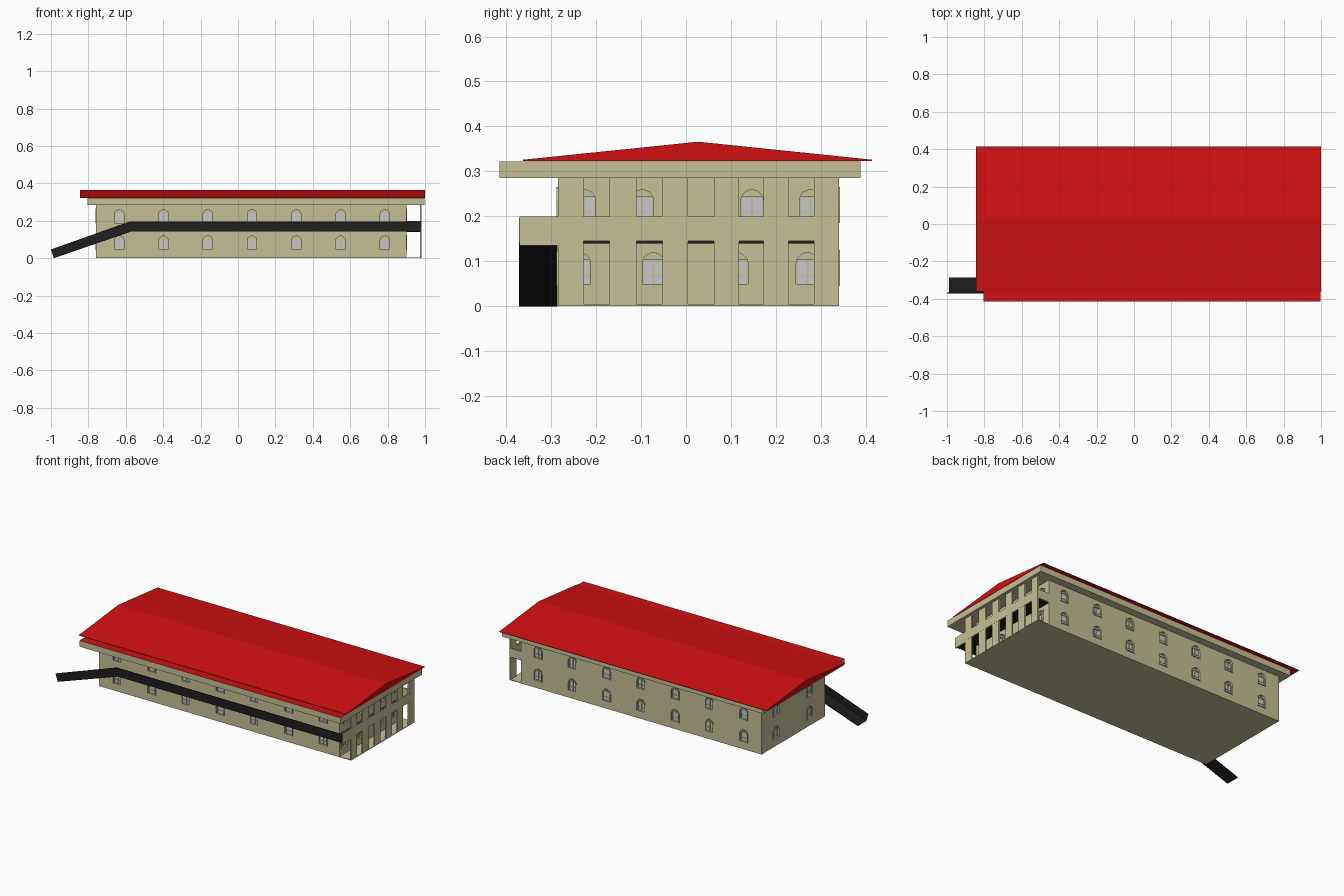
import bpy, bmesh, math
from mathutils import Vector

cube = bpy.data.objects.get("Cube")
if cube:
    bpy.data.objects.remove(cube, do_unlink=True)


def material(name, r, g, b):
    m = bpy.data.materials.new(name)
    m.use_nodes = True
    m.diffuse_color = (r, g, b, 1)
    m.node_tree.nodes["Principled BSDF"].inputs["Base Color"].default_value = (r, g, b, 1)
    return m


BEIGE = material("beige plaster", 0.56, 0.53, 0.30)
RED = material("red roofing", 0.64, 0.005, 0.006)
BLACK = material("black walkway", 0.013, 0.013, 0.013)
GLASS = material("pale glass", 0.58, 0.58, 0.61)


def finish(name, bm, *mats):
    bmesh.ops.recalc_face_normals(bm, faces=bm.faces)
    me = bpy.data.meshes.new(name)
    bm.to_mesh(me)
    bm.free()
    for m in mats:
        me.materials.append(m)
    ob = bpy.data.objects.new(name, me)
    bpy.context.scene.collection.objects.link(ob)
    return ob


def prism(bm, pts, place, d0, d1):
    """Extrude a 2D outline between depths d0 and d1, using place(a, b, depth)."""
    lo = [bm.verts.new(place(a, b, d0)) for a, b in pts]
    hi = [bm.verts.new(place(a, b, d1)) for a, b in pts]
    bm.faces.new(lo)
    bm.faces.new(hi)
    n = len(pts)
    for i in range(n):
        j = (i + 1) % n
        bm.faces.new((lo[i], lo[j], hi[j], hi[i]))


def flat(x, y, z):
    return (x, y, z)


def along_y(x, z, y):
    return (x, y, z)


def along_x(y, z, x):
    return (x, y, z)


def rect(a0, a1, b0, b1):
    return [(a0, b0), (a1, b0), (a1, b1), (a0, b1)]


def box(bm, x0, x1, y0, y1, z0, z1):
    prism(bm, rect(x0, x1, y0, y1), flat, z0, z1)


def arch(half, z0, spring):
    steps = [math.pi * i / 10 for i in range(11)]
    return [(half, z0)] + [(half * math.cos(t), spring + half * math.sin(t)) for t in steps] + [(-half, z0)]


X0, X1, Y0, Y1 = -0.76, 0.90, -0.285, 0.34   # main walls
PORCH, EAVE, DECK, RAIL = 0.98, 0.285, 0.145, 0.20
cutter, trim, glass = bmesh.new(), bmesh.new(), bmesh.new()


def window(x, y, nx, ny, z):
    """Arched niche with rectangular glazing, a raised surround and glazing bars."""
    def place(u, h, d):
        return Vector((x - ny * u + nx * d, y + nx * u + ny * d, z + h))
    outer, inner = arch(0.031, 0, 0.049), arch(0.025, 0.004, 0.049)
    prism(cutter, inner, place, -0.012, 0.01)
    for i in range(len(outer)):
        j = (i + 1) % len(outer)
        prism(trim, [outer[i], outer[j], inner[j], inner[i]], place, -0.001, 0.003)
    prism(glass, rect(-0.025, 0.025, 0.004, 0.058), place, -0.0125, -0.009)
    for bar in (rect(-0.002, 0.002, 0.004, 0.058), rect(-0.025, 0.025, 0.022, 0.025),
                rect(-0.025, 0.025, 0.056, 0.060),
                rect(-0.025, -0.021, 0.004, 0.058), rect(0.021, 0.025, 0.004, 0.058)):
        prism(trim, bar, place, -0.0125, -0.006)


LOW, HIGH = 0.045, 0.185
for z in (LOW, HIGH):
    for i in range(7):
        x = -0.635 + 0.2367 * i
        window(x, Y0, 0, -1, z)
        window(x, Y1, 0, 1, z)
    for y in (-0.135, 0.195):
        window(X0, y, -1, 0, z)
for y in (-0.237, -0.072, 0.113, 0.27):
    window(X1, y, 1, 0, LOW)
for y in (-0.226, -0.097, 0.147, 0.277):
    window(X1, y, 1, 0, HIGH)

# Main walls with the window niches cut in
bm = bmesh.new()
box(bm, X0, X1, Y0, Y1, 0.003, EAVE)
walls = finish("walls", bm, BEIGE)
cut = finish("window_cutter", cutter, BEIGE)
mod = walls.modifiers.new("niches", "BOOLEAN")
mod.operation, mod.solver, mod.object = "DIFFERENCE", "EXACT", cut
graph = bpy.context.evaluated_depsgraph_get()
walls.data = bpy.data.meshes.new_from_object(walls.evaluated_get(graph))
walls.modifiers.clear()
bpy.data.objects.remove(cut, do_unlink=True)
finish("window_surrounds", trim, BEIGE)
finish("window_glass", glass, GLASS)

# Thin ground slab running under the porch
bm = bmesh.new()
box(bm, X0, PORCH, Y0, Y1, 0.001, 0.005)
finish("ground_slab", bm, BEIGE)

# Porch screen: six pillars and a balcony parapet
bm = bmesh.new()
edges = [Y0, -0.228, -0.17, -0.11, -0.052, 0.005, 0.062, 0.118, 0.172, 0.228, 0.285, Y1]
for a, b in zip(edges[::2], edges[1::2]):
    box(bm, PORCH - 0.008, PORCH, a, b, 0.003, EAVE)
finish("porch_pillars", bm, BEIGE)
bm = bmesh.new()
box(bm, PORCH - 0.0075, PORCH + 0.0005, Y0, Y1, DECK, RAIL)
box(bm, PORCH - 0.008, PORCH, -0.37, Y0, 0.135, RAIL)
box(bm, X1, PORCH, Y1 - 0.008, Y1, DECK, RAIL)
finish("balcony_parapet", bm, BEIGE)

# Balcony deck, walkway and ramp
bm = bmesh.new()
box(bm, X1, PORCH - 0.008, Y0, Y1 - 0.008, 0.140, 0.146)
finish("balcony_deck", bm, BLACK)
bm = bmesh.new()
deck = [(-0.986, 0.0), (-0.57, 0.143), (0.972, 0.143), (0.972, 0.149), (-0.572, 0.149), (-0.988, 0.006)]
prism(bm, deck, along_y, -0.368, Y0 - 0.001)
finish("walkway_deck", bm, BLACK)
bm = bmesh.new()
rail = [(-0.985, 0.0), (-0.57, 0.143), (0.979, 0.143), (0.979, 0.196), (-0.58, 0.196), (-1.0, 0.047)]
prism(bm, rail, along_y, -0.371, -0.366)
finish("walkway_railing", bm, BLACK)

# Eave slab, red on top
bm = bmesh.new()
box(bm, -0.805, 0.998, -0.415, 0.388, EAVE, 0.3225)
eaves = finish("eave_slab", bm, BEIGE, RED)
for f in eaves.data.polygons:
    f.material_index = int(f.normal.z > 0.5)

# Low gabled roof
bm = bmesh.new()
prism(bm, [(-0.362, 0.323), (0.414, 0.323), (0.414, 0.326), (0.027, 0.366), (-0.362, 0.326)],
      along_x, -0.845, 1.0)
finish("roof", bm, RED)
